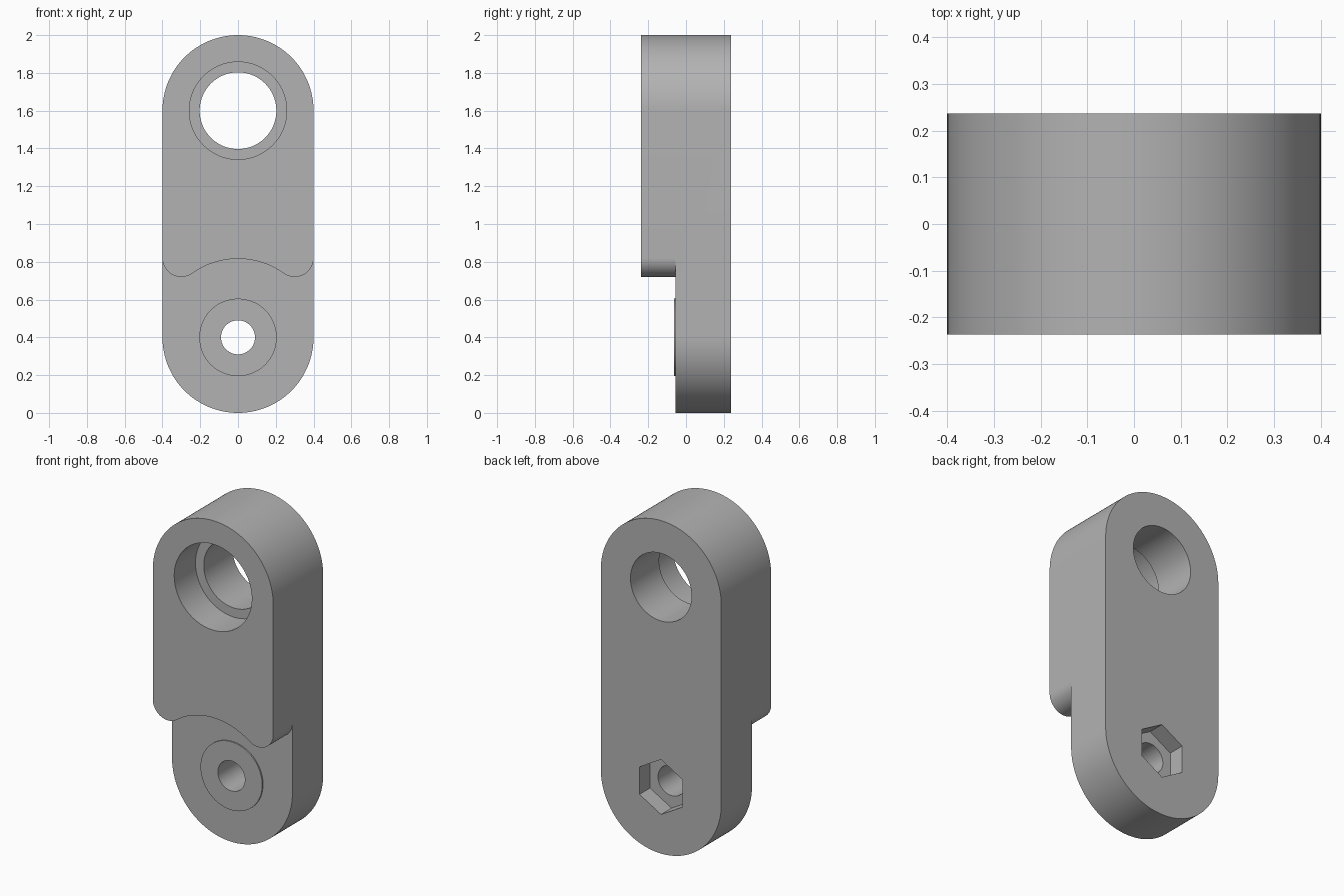
import bpy, bmesh
from math import sin, cos, pi, atan2, radians

cube = bpy.data.objects.get("Cube")
if cube:
    bpy.data.objects.remove(cube, do_unlink=True)

R = 0.4                      # half width and end radius
LOW, HIGH = 0.4, 1.6         # heights of the two hole centres
BACK, FRONT, STEP = 0.237, -0.237, -0.055

grey = bpy.data.materials.new("plain_grey")
grey.use_nodes = True
grey.diffuse_color = (0.45, 0.45, 0.45, 1)
grey.node_tree.nodes["Principled BSDF"].inputs["Base Color"].default_value = grey.diffuse_color


def arc(cx, cz, r, start, end, n):
    return [(cx + r * cos(start + (end - start) * i / n),
             cz + r * sin(start + (end - start) * i / n)) for i in range(n + 1)]


def prism(name, profile, y0, y1):
    """Extrude an x-z outline from y0 to y1."""
    bm = bmesh.new()
    face = bm.faces.new([bm.verts.new((x, y0, z)) for x, z in profile])
    extruded = bmesh.ops.extrude_face_region(bm, geom=[face])["geom"]
    bmesh.ops.translate(bm, vec=(0, y1 - y0, 0),
                        verts=[v for v in extruded if isinstance(v, bmesh.types.BMVert)])
    bmesh.ops.recalc_face_normals(bm, faces=bm.faces)
    mesh = bpy.data.meshes.new(name)
    bm.to_mesh(mesh)
    bm.free()
    mesh.materials.append(grey)
    obj = bpy.data.objects.new(name, mesh)
    bpy.context.collection.objects.link(obj)
    return obj


def disc(name, z, r, y0, y1, sides=96):
    return prism(name, arc(0, z, r, pi / 2, pi * 5 / 2, sides)[:-1], y0, y1)


def combine(target, tool, operation="DIFFERENCE"):
    """Apply a boolean and discard the tool."""
    mod = target.modifiers.new("shape", "BOOLEAN")
    mod.solver, mod.operation, mod.object = "EXACT", operation, tool
    tool.hide_render = True
    evaluated = target.evaluated_get(bpy.context.evaluated_depsgraph_get())
    mesh = bpy.data.meshes.new_from_object(evaluated)
    target.modifiers.clear()
    target.data = mesh
    bpy.data.objects.remove(tool, do_unlink=True)


# Rounded link body
link = prism("link_body", arc(0, HIGH, R, 0, pi, 64) + arc(0, LOW, R, pi, 2 * pi, 64), FRONT, BACK)

# Front step: concave arc around the lower hole, with rounded lobes at the sides
lobe_x, lobe_z, lobe_r, sweep_r = 0.3, 0.82, 0.1, 0.416
tilt = atan2(lobe_z - LOW, lobe_x)
right_lobe = arc(lobe_x, lobe_z, lobe_r, 0, tilt - pi, 24)
left_lobe = [(-x, z) for x, z in reversed(right_lobe)]
sweep = arc(0, LOW, sweep_r, tilt, pi - tilt, 40)[1:-1]
outline = [(0.5, -0.1), (0.5, lobe_z)] + right_lobe + sweep + left_lobe + [(-0.5, lobe_z), (-0.5, -0.1)]
combine(link, prism("step_cutter", outline, -0.4, STEP))

# Raised boss around the lower hole
combine(link, disc("boss", LOW, 0.205, -0.063, 0.0), "UNION")

# Holes, counterbore and hexagonal nut pocket
combine(link, disc("upper_hole", HIGH, 0.203, -0.4, 0.4))
combine(link, disc("counterbore", HIGH, 0.258, -0.4, -0.035))
combine(link, disc("lower_hole", LOW, 0.09, -0.4, 0.4, 64))
combine(link, disc("nut_pocket", LOW, 0.165, BACK - 0.1, 0.4, 6))

# Smooth curved walls with crisp rims
bpy.ops.object.select_all(action="DESELECT")
link.select_set(True)
bpy.context.view_layer.objects.active = link
bpy.ops.object.shade_smooth_by_angle(angle=radians(30))
